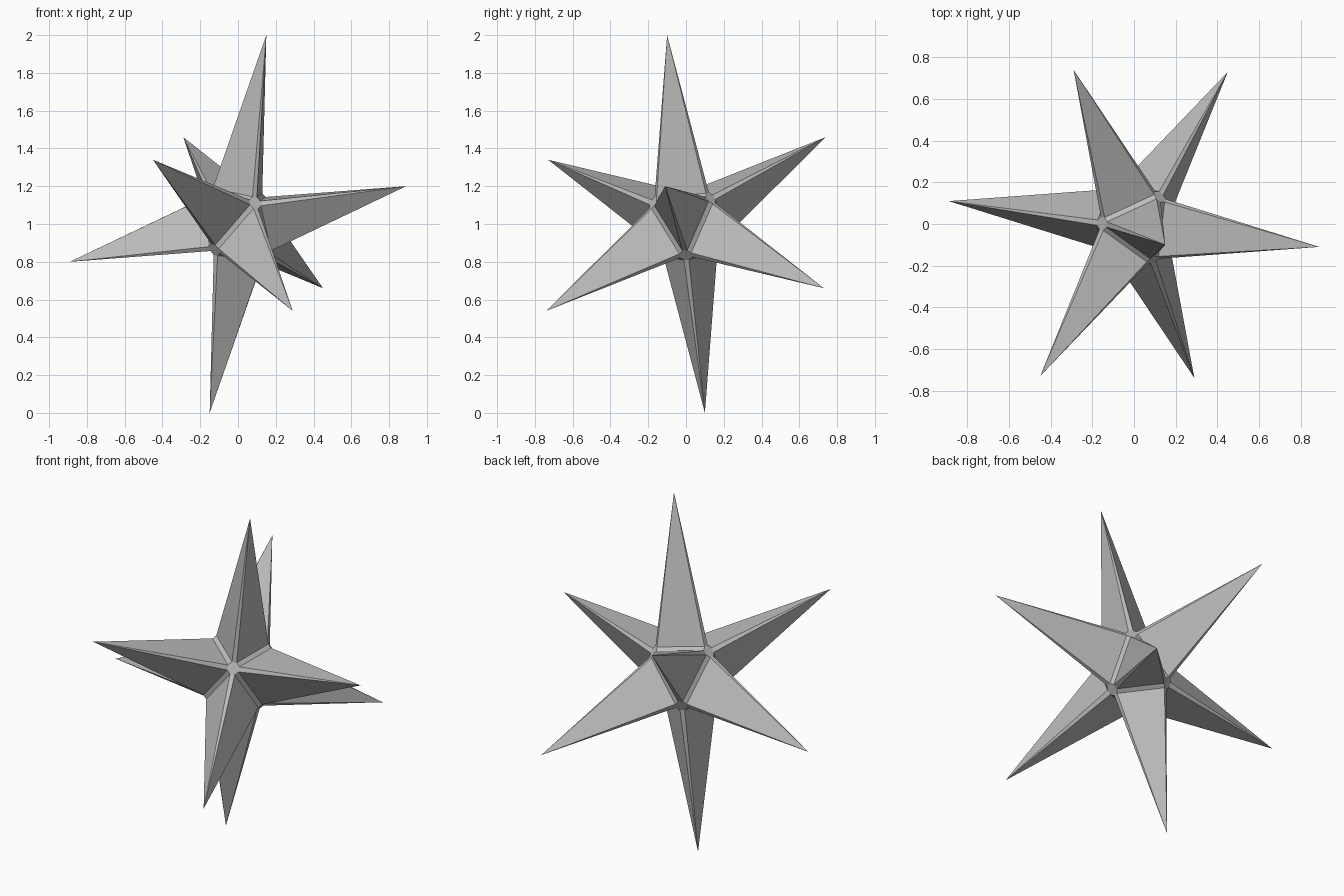
import bpy, bmesh
from itertools import permutations, product
from math import radians
from mathutils import Matrix, Vector

cube = bpy.data.objects.get("Cube")
if cube:
    bpy.data.objects.remove(cube, do_unlink=True)

# Material
grey = bpy.data.materials.new("plain grey")
grey.use_nodes = True
colour = (0.5, 0.5, 0.5, 1)
grey.diffuse_color = colour
grey.node_tree.nodes["Principled BSDF"].inputs["Base Color"].default_value = colour

# Core: octahedron with bevelled edges and corners
STRIP, CAP, CORNER = 0.025, 0.06, 0.415
bm = bmesh.new()
for size in permutations((STRIP, CAP, CORNER)):
    for sign in product((-1, 1), repeat=3):
        bm.verts.new([s * d for s, d in zip(sign, size)])
bmesh.ops.convex_hull(bm, input=bm.verts[:])
bmesh.ops.dissolve_limit(bm, angle_limit=radians(1),
                         verts=bm.verts[:], edges=bm.edges[:])

# Spikes: each six-sided face rises to a point
sides = [f for f in bm.faces if len(f.verts) == 6]
for tip in bmesh.ops.poke(bm, faces=sides)["verts"]:
    tip.co = Vector([1 if c > 0 else -1 for c in tip.co])

# Tilt and slightly stretch the star along its long axis
axes = Matrix(((0.22, -0.42, 0.27), (0.30, 0.315, 0.33), (-0.37, 0.005, 0.40)))
bm.transform(axes.transposed().to_4x4())
bmesh.ops.recalc_face_normals(bm, faces=bm.faces[:])

mesh = bpy.data.meshes.new("spiked_star")
bm.to_mesh(mesh)
bm.free()
mesh.materials.append(grey)
star = bpy.data.objects.new("spiked_star", mesh)
star.location.z = 1
bpy.context.collection.objects.link(star)
